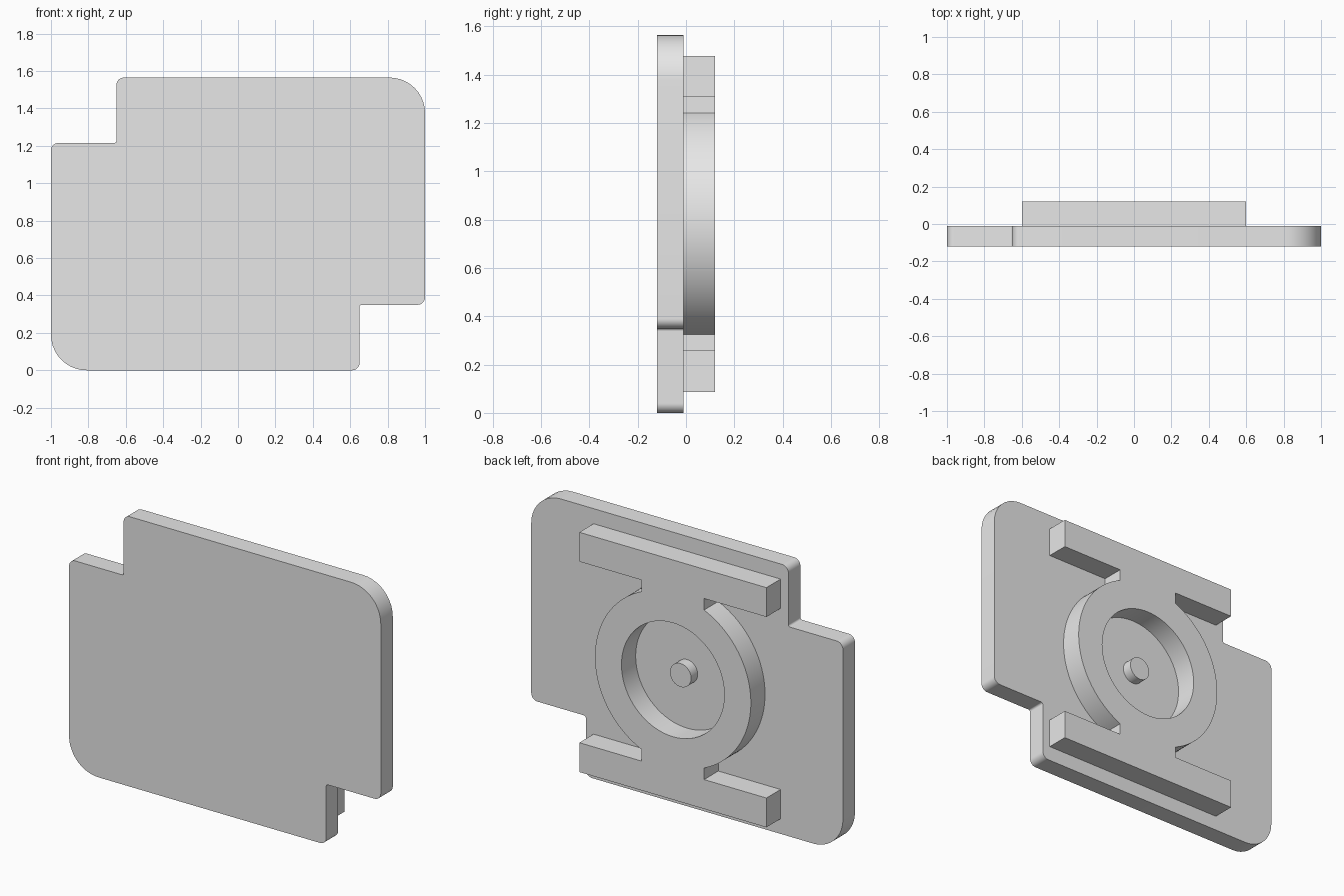
import bpy, bmesh, math
from mathutils import Vector

cube = bpy.data.objects.get("Cube")
if cube:
    bpy.data.objects.remove(cube, do_unlink=True)

HEIGHT = 1.565
MID = HEIGHT / 2
BACK = -0.01          # rear face of the plate

grey = bpy.data.materials.new("light grey")
grey.use_nodes = True
grey.diffuse_color = (0.8, 0.8, 0.8, 1)
grey.node_tree.nodes["Principled BSDF"].inputs["Base Color"].default_value = (0.8, 0.8, 0.8, 1)


def arc(radius, start, end, steps):
    """Points on an arc about the origin, angles in radians."""
    angles = [start + (end - start) * i / steps for i in range(steps + 1)]
    return [Vector((radius * math.cos(a), radius * math.sin(a))) for a in angles]


def circle(radius, steps=72):
    return arc(radius, 0, 2 * math.pi, steps)[:-1]


def with_half_turn(points):
    """Close an outline that repeats after half a turn."""
    return points + [-p for p in points]


def fillet(corners, steps=10):
    """Round the right-angled corners given as (point, radius)."""
    result = []
    for i, (p, r) in enumerate(corners):
        a = (corners[i - 1][0] - p).normalized()
        b = (corners[(i + 1) % len(corners)][0] - p).normalized()
        centre = p + (a + b) * r
        for k in range(steps + 1):
            t = math.pi / 2 * k / steps
            result.append(centre - (b * math.cos(t) + a * math.sin(t)) * r)
    return result


def slab(name, outlines, y0, y1):
    """Extrude flat outlines (later ones are holes) from y0 to y1."""
    curve = bpy.data.curves.new(name + "_profile", "CURVE")
    curve.dimensions = "2D"
    curve.fill_mode = "BOTH"
    curve.extrude = (y1 - y0) / 2
    for outline in outlines:
        spline = curve.splines.new("POLY")
        spline.points.add(len(outline) - 1)
        for point, p in zip(spline.points, outline):
            point.co = (p.x, p.y, 0, 1)
        spline.use_cyclic_u = True
    temp = bpy.data.objects.new(name + "_profile", curve)
    bpy.context.scene.collection.objects.link(temp)
    bpy.context.view_layer.update()
    graph = bpy.context.evaluated_depsgraph_get()
    mesh = bpy.data.meshes.new_from_object(temp.evaluated_get(graph))
    bpy.data.objects.remove(temp, do_unlink=True)
    bpy.data.curves.remove(curve)

    # Weld the caps to the walls and stand the slab upright
    bm = bmesh.new()
    bm.from_mesh(mesh)
    bmesh.ops.remove_doubles(bm, verts=bm.verts, dist=0.0001)
    for v in bm.verts:
        v.co = (v.co.x, (y0 + y1) / 2 - v.co.z, v.co.y + MID)
    bmesh.ops.recalc_face_normals(bm, faces=bm.faces)
    bm.to_mesh(mesh)
    bm.free()
    mesh.name = name
    mesh.materials.clear()
    mesh.materials.append(grey)
    obj = bpy.data.objects.new(name, mesh)
    bpy.context.scene.collection.objects.link(obj)
    bpy.ops.object.select_all(action="DESELECT")
    obj.select_set(True)
    bpy.context.view_layer.objects.active = obj
    bpy.ops.object.shade_smooth_by_angle(angle=math.radians(30))
    return obj


# Plate with two notched corners and two broad rounded ones
notch = 0.35
half_plate = [((1, MID), 0.19), ((1, notch - MID), 0.04),
              ((1 - notch, notch - MID), 0.012), ((1 - notch, -MID), 0.04)]
half_plate = [(Vector(p), r) for p, r in half_plate]
plate = half_plate + [(-p, r) for p, r in half_plate]
slab("plate", [fillet(plate)], -0.12, BACK)

# Rear bracket: a ring joined by short necks to two bars
ring_radius, neck, bar = 0.5, 0.2, 0.6
bar_inner, bar_outer = 0.525, 0.695
meet = math.acos(neck / ring_radius)
side = ([Vector((bar, bar_outer)), Vector((bar, bar_inner)), Vector((neck, bar_inner))]
        + arc(ring_radius, meet, -meet, 48)
        + [Vector((neck, -bar_inner)), Vector((bar, -bar_inner)), Vector((bar, -bar_outer))])
slab("rear_bracket", [with_half_turn(side), circle(0.33)], BACK, 0.12)

# Short pin in the middle of the ring
slab("centre_pin", [circle(0.068, 40)], BACK, 0.05)
